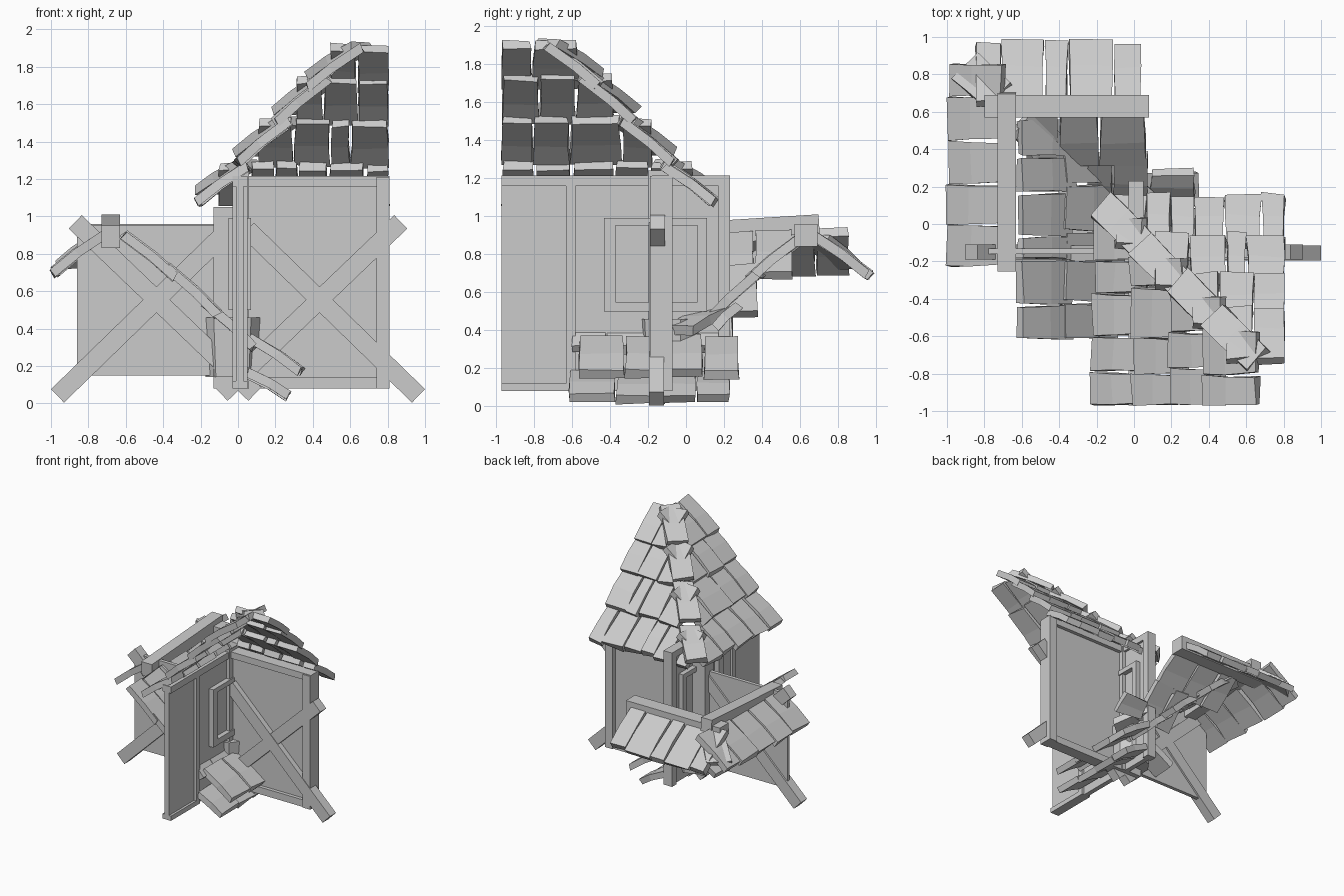
import bpy, bmesh, random
from mathutils import Vector, Matrix

if "Cube" in bpy.data.objects:
    bpy.data.objects.remove(bpy.data.objects["Cube"])

random.seed(4)
J = lambda s: random.uniform(-s, s)


def finish(bm, name):
    bmesh.ops.recalc_face_normals(bm, faces=bm.faces)
    me = bpy.data.meshes.new(name)
    bm.to_mesh(me)
    bm.free()
    ob = bpy.data.objects.new(name, me)
    bpy.context.collection.objects.link(ob)
    return ob


def add_box(bm, x0, x1, y0, y1, z0, z1):
    m = Matrix.Translation(((x0+x1)/2, (y0+y1)/2, (z0+z1)/2)) @ Matrix.Diagonal((x1-x0, y1-y0, z1-z0, 1))
    bmesh.ops.create_cube(bm, size=1, matrix=m)


def boxes(name, *dims):
    bm = bmesh.new()
    for d in dims:
        add_box(bm, *d)
    return finish(bm, name)


def add_tile(bm, top, low, side, width, thick=.05):
    """Rough shingle: three jittered cross-sections from top to low."""
    top, low, side = Vector(top), Vector(low), Vector(side).normalized()
    up = side.cross(low - top).normalized()
    if up.z < 0:
        up = -up
    rings = []
    for t, w, bulge in ((0, .92, 0), (.55, .96, .008), (1, 1.0, 0)):
        c = top.lerp(low, t) + up * bulge
        ring = []
        for s, h in ((-1, -1), (1, -1), (1, 1), (-1, 1)):
            along = (low - top).normalized() * J(.012)
            ring.append(bm.verts.new(c + side*s*(width*w/2 + J(.006)) + up*h*thick/2 + along))
        rings.append(ring)
    for a, b in zip(rings, rings[1:]):
        for i in range(4):
            bm.faces.new((a[i], a[(i+1) % 4], b[(i+1) % 4], b[i]))
    bm.faces.new(rings[0])
    bm.faces.new(rings[-1])


def tile_row(bm, axis, a0, z0, a1, z1, lo, hi, width=.19):
    """Row of tiles sloping along axis from (a0,z0) to (a1,z1), spread lo..hi on the other."""
    n = max(1, round((hi - lo) / width))
    cuts = [lo] + [lo + (hi-lo)*(i + J(.22))/n for i in range(1, n)] + [hi]
    for b0, b1 in zip(cuts, cuts[1:]):
        b, e, dz = (b0+b1)/2, J(.012), J(.008)
        if axis == 'x':
            add_tile(bm, (a0, b, z0+dz), (a1+e, b, z1+dz), (0, 1, 0), b1-b0-.006)
        else:
            add_tile(bm, (b, a0, z0+dz), (b, a1+e, z1+dz), (1, 0, 0), b1-b0-.006)


def tiled(name, axis, rows):
    bm = bmesh.new()
    for r in rows:
        tile_row(bm, axis, *r)
    return finish(bm, name)


def beam(name, p, q, width, depth):
    """Square timber between two points."""
    p, q = Vector(p), Vector(q)
    d = q - p
    m = Matrix.Translation((p+q)/2) @ d.to_track_quat('Z', 'Y').to_matrix().to_4x4()
    bm = bmesh.new()
    bmesh.ops.create_cube(bm, size=1, matrix=m @ Matrix.Diagonal((width, depth, d.length, 1)))
    return finish(bm, name)


# Tower walls: thin panels with posts and rails, crossing near the middle
boxes("side_wall_panel", (-.01, .03, -.97, .23, .08, 1.21))
boxes("side_wall_frame",
      (-.03, .05, -.63, -.58, .08, 1.21), (-.03, .05, .17, .23, .08, 1.21),
      (-.03, .05, -.97, .23, 1.16, 1.215), (-.03, .05, -.97, -.62, .08, .12))
boxes("cross_wall_panel", (0, .80, -.15, -.11, .08, 1.21))
boxes("cross_wall_frame",
      (.74, .81, -.19, -.07, .08, 1.21), (0, .81, -.18, -.08, 1.16, 1.215),
      (0, .81, -.18, -.08, .08, .14))
boxes("corner_post", (-.03, .06, -.20, -.07, .08, 1.24), (-.13, -.03, -.19, -.07, .08, 1.05))

# Window in the side wall
boxes("window_frame",
      (-.05, .07, -.43, -.37, .50, .99), (-.05, .07, .06, .11, .50, .99),
      (-.05, .07, -.43, .11, .95, .99), (-.05, .07, -.43, .11, .50, .55))

# Low wing wall
boxes("wing_wall", (-.86, -.05, -.16, -.13, .15, .95))

# Cross braces, mirrored left and right
for s, side in ((1, "right"), (-1, "left")):
    beam("brace_rising_" + side, (-.09*s, -.15, .05), (.87*s, -.15, .97), .08, .10)
    beam("brace_falling_" + side, (.05*s, -.155, .93), (.965*s, -.155, .04), .08, .10)

# Tower roof: two slopes meeting at a diagonal hip
segs = [(.05, 1.27, -.21, 1.08), (.27, 1.50, 0, 1.28), (.48, 1.73, .20, 1.50), (.66, 1.90, .38, 1.69)]
hip = lambda x: -x - .07
tiled("tower_roof_side", 'x',
      [(a, z, b, w, -.97, hip((a+b)/2) + .03) for a, z, b, w in segs])
tiled("tower_roof_back", 'y',
      [(hip(a), z, hip(b), w, (a+b)/2 - .03, .81, .16) for a, z, b, w in segs])
bm = bmesh.new()
for a, z, b, w in segs:
    add_tile(bm, (a, hip(a), z+.01), (b+.04, hip(b)-.04, w+.06), (1, 1, 0), .17)
finish(bm, "tower_hip_tiles")

# Low roof: ridge beams, outer eaves and inner valley slopes
beam("wing_ridge_beam", (-.68, -.25, .89), (-.68, .70, .95), .10, .12)
beam("back_ridge_beam", (-.80, .63, .90), (.08, .63, .90), .12, .12)
tiled("wing_outer_tiles", 'x', [(-.70, .91, -.98, .70, -.23, .86, .21)])
tiled("back_outer_tiles", 'y', [(.65, .91, .96, .69, -.85, .04, .19)])
tiled("wing_inner_tiles", 'x', [
    (-.61, .90, -.33, .68, -.62, .56),
    (-.38, .73, -.10, .48, -.62, .38),
    (-.18, .54, .08, .30, -.60, .25),
    (.06, .35, .33, .17, -.57, .28),
    (.05, .16, .27, .04, -.62, .23)])
tiled("back_inner_tiles", 'y', [
    (.60, .88, .33, .66, -.58, .07),
    (.37, .69, .12, .45, -.25, .08),
    (.28, .54, .16, .43, .08, .33)])

# Loose valley tiles near the foot of the walls
bm = bmesh.new()
add_tile(bm, (-.05, -.02, .35), (-.33, -.02, .19), (0, 1, 0), .2)
add_tile(bm, (-.02, .16, .50), (.17, -.03, .40), (1, 1, 0), .2)
add_tile(bm, (-.60, .55, .88), (-.38, .33, .70), (1, 1, 0), .2)
add_tile(bm, (-.72, .68, .88), (-.90, .84, .74), (1, 1, 0), .2)
finish(bm, "corner_tiles")

# Stubby barrel at the inner corner
bm = bmesh.new()
bmesh.ops.create_cone(bm, cap_ends=True, segments=10, radius1=.15, radius2=.17, depth=.32,
                      matrix=Matrix.Translation((-.03, -.08, .30)))
finish(bm, "corner_barrel")
